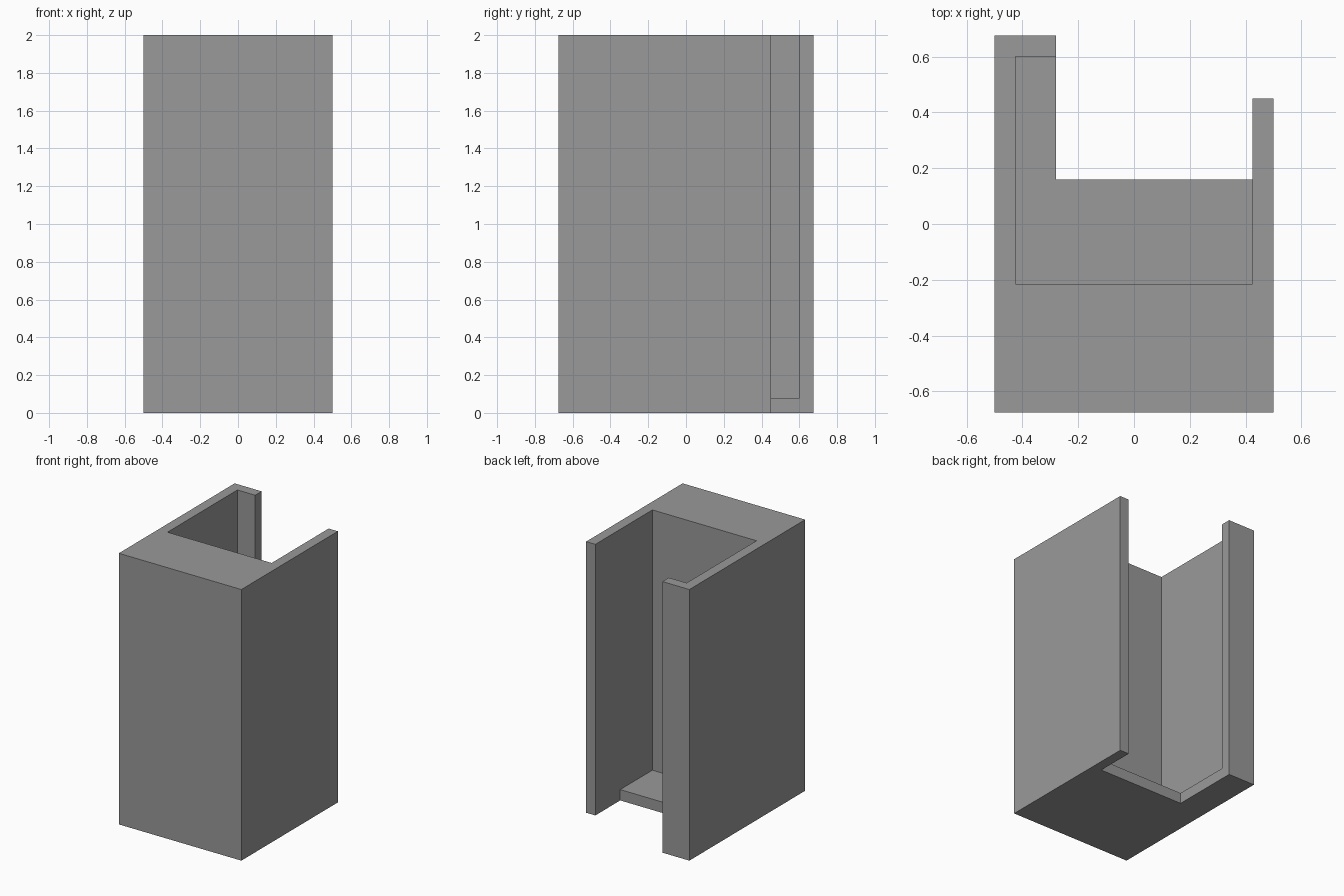
import bpy
import bmesh

if "Cube" in bpy.data.objects:
    bpy.data.objects.remove(bpy.data.objects["Cube"])


def prism(name, outline, z0, z1):
    """Extrude a counter-clockwise plan outline from z0 up to z1."""
    bm = bmesh.new()
    base = bm.faces.new([bm.verts.new((x, y, z0)) for x, y in outline])
    top = bmesh.ops.extrude_face_region(bm, geom=[base])["geom"]
    bmesh.ops.translate(bm, vec=(0, 0, z1 - z0),
                        verts=[v for v in top if isinstance(v, bmesh.types.BMVert)])
    bmesh.ops.recalc_face_normals(bm, faces=bm.faces)
    mesh = bpy.data.meshes.new(name)
    bm.to_mesh(mesh)
    bm.free()
    obj = bpy.data.objects.new(name, mesh)
    bpy.context.collection.objects.link(obj)
    return obj


grey = bpy.data.materials.new("mid grey")
grey.diffuse_color = (0.32, 0.32, 0.32, 1)
grey.use_nodes = True
grey.node_tree.nodes["Principled BSDF"].inputs["Base Color"].default_value = grey.diffuse_color

# Column body: thick front, long left wall, short right wall, floor between
body = prism("column_body", [
    (-0.5, -0.675), (0.5, -0.675), (0.5, 0.45), (0.425, 0.45),
    (0.425, 0.16), (-0.28, 0.16), (-0.28, 0.675), (-0.5, 0.675)], 0, 2)
body.data.materials.append(grey)

# Cavity above the floor, leaving a lip at the back of the left wall
cavity = prism("cavity_cutter", [
    (-0.425, -0.215), (0.425, -0.215), (0.425, 0.6), (-0.425, 0.6)], 0.08, 2.1)
cavity.data.materials.append(grey)
cavity.hide_render = True
cavity.hide_set(True)

cut = body.modifiers.new("cavity", 'BOOLEAN')
cut.operation = 'DIFFERENCE'
cut.solver = 'EXACT'
cut.object = cavity
